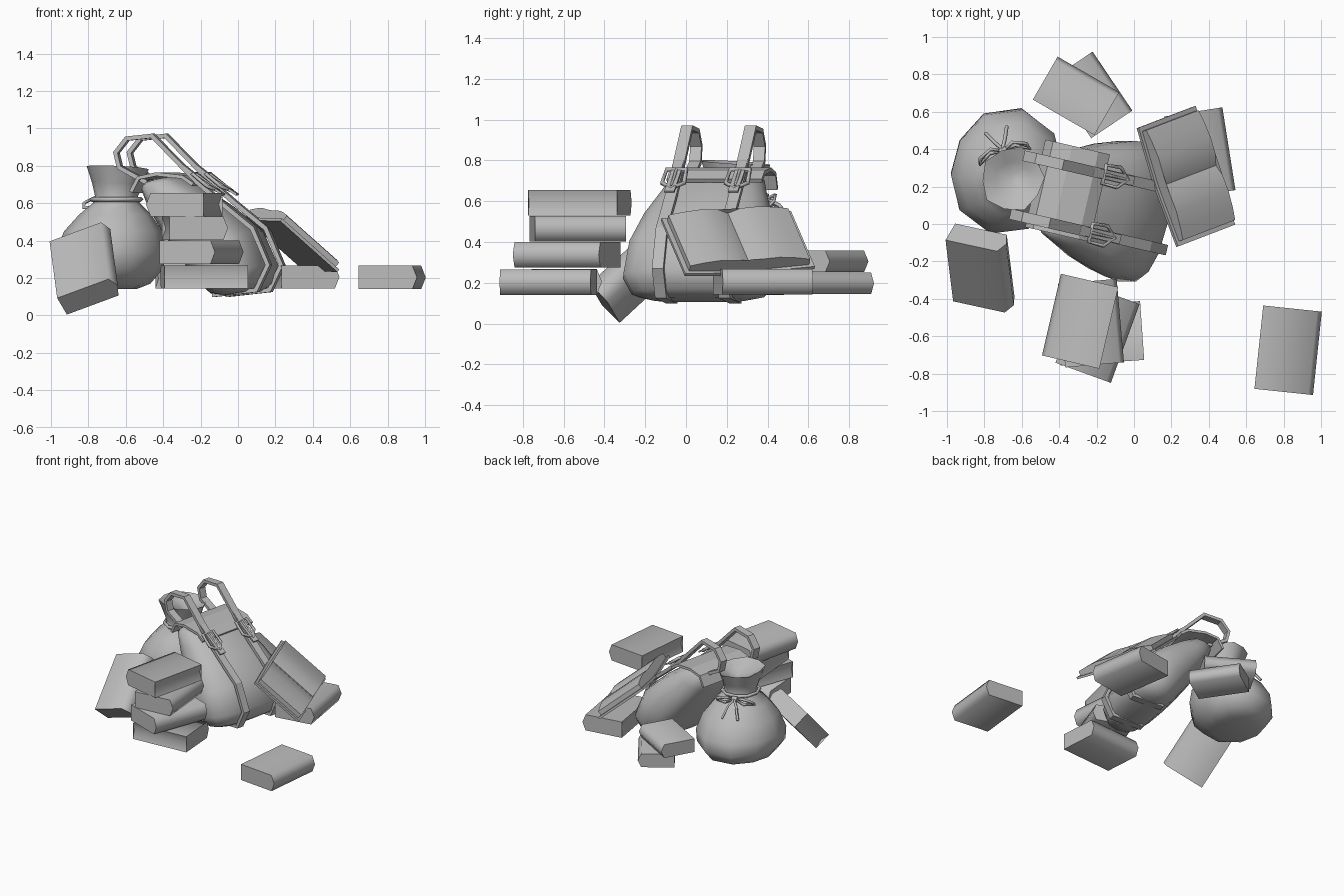
import bpy, bmesh, math
from mathutils import Matrix, Vector

cube = bpy.data.objects.get("Cube")
if cube:
    bpy.data.objects.remove(cube)

grey = bpy.data.materials.new("plain_grey")
grey.use_nodes = True
grey.diffuse_color = (0.5, 0.5, 0.5, 1)
grey.node_tree.nodes["Principled BSDF"].inputs["Base Color"].default_value = (0.5, 0.5, 0.5, 1)


def finish(bm, name, matrix=Matrix(), smooth=None):
    bmesh.ops.recalc_face_normals(bm, faces=bm.faces)
    mesh = bpy.data.meshes.new(name)
    bm.to_mesh(mesh)
    bm.free()
    mesh.materials.append(grey)
    obj = bpy.data.objects.new(name, mesh)
    bpy.context.collection.objects.link(obj)
    obj.matrix_world = matrix
    if smooth:
        bpy.ops.object.select_all(action='DESELECT')
        obj.select_set(True)
        bpy.context.view_layer.objects.active = obj
        bpy.ops.object.shade_smooth_by_angle(angle=math.radians(smooth))
    return obj


def prism(name, profile, length, matrix, smooth=None):
    """Extrude an (x, z) profile along y, centred."""
    bm = bmesh.new()
    ends = [[bm.verts.new((x, y, z)) for x, z in profile] for y in (-length / 2, length / 2)]
    n = len(profile)
    for end in ends:
        bm.faces.new(end)
    for i in range(n):
        j = (i + 1) % n
        bm.faces.new((ends[0][i], ends[0][j], ends[1][j], ends[1][i]))
    bmesh.ops.triangulate(bm, faces=[f for f in bm.faces if len(f.verts) > 4])
    return finish(bm, name, matrix, smooth)


def loft(name, rings, matrix=Matrix(), smooth=50):
    bm = bmesh.new()
    loops = [[bm.verts.new(p) for p in ring] for ring in rings]
    n = len(loops[0])
    for a, b in zip(loops, loops[1:]):
        for i in range(n):
            j = (i + 1) % n
            bm.faces.new((a[i], a[j], b[j], b[i]))
    bm.faces.new(loops[0])
    bm.faces.new(loops[-1])
    return finish(bm, name, matrix, smooth)


def ribbon(name, path, v, width, thick, matrix):
    """Flat band following an (x, z) path, lying across y."""
    bm = bmesh.new()
    rows = [[bm.verts.new((x, v + s * width / 2, z)) for s in (-1, 1)] for x, z in path]
    for a, b in zip(rows, rows[1:]):
        bm.faces.new((a[0], b[0], b[1], a[1]))
    obj = finish(bm, name, matrix)
    mod = obj.modifiers.new("thickness", 'SOLIDIFY')
    mod.thickness = thick
    mod.offset = 0
    return obj


def tube(name, pts, radius, cyclic=False, matrix=Matrix()):
    curve = bpy.data.curves.new(name, 'CURVE')
    curve.dimensions = '3D'
    curve.bevel_depth = radius
    curve.bevel_resolution = 0
    curve.use_fill_caps = True
    spline = curve.splines.new('POLY')
    spline.points.add(len(pts) - 1)
    for p, co in zip(spline.points, pts):
        p.co = (*co, 1)
    spline.use_cyclic_u = cyclic
    curve.materials.append(grey)
    obj = bpy.data.objects.new(name, curve)
    bpy.context.collection.objects.link(obj)
    obj.matrix_world = matrix


def axes(x, y, z, origin):
    m = Matrix((Vector(x).normalized(), Vector(y).normalized(), Vector(z).normalized())).transposed().to_4x4()
    return Matrix.Translation(origin) @ m


# Closed books: convex spine on local +x, hollow page edge on local -x
def book(name, matrix, w=0.315, length=0.448, h=0.125):
    a, b = w / 2, h / 2
    prism(name, [(-a, -b), (a - 0.025, -b), (a, 0), (a - 0.025, b), (-a, b), (-a + 0.02, 0)],
          length, matrix, 75)


closed_books = [
    ("lone_book", (0.824, -0.675, 0.203), -6, {}),
    ("stack_book_bottom", (-0.18, -0.585, 0.205), 94, {}),
    ("stack_book_lower", (-0.195, -0.585, 0.338), -20, {}),
    ("stack_book_upper", (-0.23, -0.53, 0.465), 5, {}),
    ("stack_book_top", (-0.288, -0.52, 0.592), 167, {}),
    ("book_under_open_book", (0.352, 0.378, 0.205), 9, {}),
    ("back_book_lower", (-0.225, 0.69, 0.197), 34, dict(w=0.265, length=0.38, h=0.105)),
    ("back_book_upper", (-0.31, 0.685, 0.305), 60, dict(w=0.265, length=0.38, h=0.105)),
]
for name, pos, turn, size in closed_books:
    book(name, Matrix.Translation(pos) @ Matrix.Rotation(math.radians(turn), 4, 'Z'), **size)

# Book leaning on the sack
lean_w = Vector((0.92, -0.2, 0.34)).normalized()
lean_n = lean_w.cross(Vector((-0.115, 0.736, 0.667))).normalized()
book("leaning_book", axes(lean_w, lean_n.cross(lean_w), lean_n, (-0.812, -0.238, 0.255)), w=0.325, h=0.135)

# Open book, lying tilted against the pack
across = Vector((0.21, -0.63, -0.035)).normalized()
up = across.cross(Vector((0.305, 0.11, -0.27))).normalized()
open_m = axes(across, up.cross(across), up, (0.28, 0.255, 0.395))
half_page = [(0.0, 0.028), (0.06, 0.056), (0.15, 0.062), (0.24, 0.052), (0.31, 0.038), (0.31, -0.012)]
pages = half_page + [(-x, z) for x, z in reversed(half_page[1:])]
prism("open_book_pages", pages, 0.39, open_m, 35)
prism("open_book_cover", [(-0.335, 0.005), (-0.02, -0.012), (0.02, -0.012), (0.335, 0.005),
                          (0.335, -0.012), (0.02, -0.03), (-0.02, -0.03), (-0.335, -0.012)],
      0.425, open_m)

# Sack: (height, radius) rings drifting towards the neck, open gathered mouth
sack_profile = [(0.14, 0.16), (0.17, 0.24), (0.25, 0.305), (0.34, 0.318), (0.45, 0.28), (0.54, 0.205),
                (0.6, 0.135), (0.635, 0.122), (0.7, 0.145), (0.79, 0.178), (0.785, 0.165),
                (0.75, 0.1), (0.725, 0.03)]


def sack_ring(z, r, sides=10):
    k = min(1, max(0, (z - 0.2) / 0.4))
    cx, cy = -0.695 + 0.045 * k, 0.3 - 0.06 * k
    ring = []
    for i in range(sides):
        a = 2 * math.pi * i / sides + math.radians(3)
        fold = 1 + (0.04 * (-1) ** i if z > 0.65 else 0)
        stretch = 0.93 + 0.2 * (1 - 0.8 * k) * math.cos(a - math.radians(75)) ** 2
        ring.append((cx + r * fold * stretch * math.cos(a), cy + r * fold * stretch * math.sin(a),
                     z + (0.012 * math.cos(a + 2.2) if z > 0.65 else 0)))
    return ring


loft("sack", [sack_ring(z, r) for z, r in sack_profile], smooth=60)

# Cord round the neck with a bow at the back
tube("sack_cord", sack_ring(0.62, 0.14), 0.014, True)
knot = Matrix.Translation((-0.70, 0.39, 0.61)) @ Matrix.Rotation(math.radians(18), 4, 'Z')
tube("bow_knot", [(-0.02, 0, 0), (0.02, 0, 0)], 0.022, False, knot)
for side, label in ((1, "left"), (-1, "right")):
    loop = [(0, 0, 0), (0.06, 0.03, 0.02), (0.13, 0.0, -0.01), (0.14, -0.03, -0.035), (0.07, 0.01, -0.03)]
    tail = [(0, 0.01, 0), (0.03, 0.06, -0.03), (0.06, 0.12, -0.11)]
    tube(label + "_bow_loop", [(side * x, y, z) for x, y, z in loop], 0.01, True, knot)
    tube(label + "_bow_tail", [(side * x, y, z) for x, y, z in tail], 0.01, False, knot)

# Backpack: each station is top point, under point (along, height) and half width
pack_m = Matrix.Translation((0, 0.065, 0)) @ Matrix.Rotation(math.radians(-13), 4, 'Z')
stations = [((0.10, 0.13), (-0.04, 0.105), 0.24), ((0.16, 0.17), (-0.12, 0.115), 0.335),
            ((0.19, 0.27), (-0.18, 0.17), 0.382), ((0.11, 0.45), (-0.27, 0.28), 0.37),
            ((-0.04, 0.58), (-0.38, 0.43), 0.325), ((-0.2, 0.685), (-0.47, 0.57), 0.265),
            ((-0.3, 0.735), (-0.51, 0.67), 0.235), ((-0.36, 0.74), (-0.5, 0.7), 0.2)]


def pack_ring(top, under, half, sides=16):
    top, under = Vector(top), Vector(under)
    ring = []
    for i in range(sides):
        a = 2 * math.pi * i / sides
        c, s = [math.copysign(abs(t) ** 0.75, t) for t in (math.cos(a), math.sin(a))]
        p = (top + under) / 2 + (top - under) / 2 * s
        ring.append((p.x, half * c, p.y))
    return ring


loft("backpack_body", [pack_ring(*s) for s in stations], pack_m, 45)
ribbon("backpack_flap", [(-0.2, 0.7), (-0.26, 0.74), (-0.4, 0.755), (-0.5, 0.735), (-0.54, 0.66)],
       0.03, 0.48, 0.02, pack_m)

# Shoulder straps with buckles and loose ends
strap = [(-0.1, 0.11), (0.14, 0.135), (0.205, 0.27), (0.12, 0.465), (-0.05, 0.6), (-0.18, 0.71),
         (-0.43, 0.96), (-0.57, 0.945), (-0.63, 0.87), (-0.61, 0.79), (-0.46, 0.71)]
for v, label in ((0.16, "back"), (-0.16, "front")):
    ribbon(label + "_strap", strap, v, 0.057, 0.025, pack_m)
    ribbon(label + "_strap_end", [(-0.26, 0.8), (-0.17, 0.73), (-0.04, 0.645)], v, 0.05, 0.012, pack_m)
    frame = [(-0.2, v - 0.05, 0.755), (-0.12, v - 0.055, 0.69), (-0.07, v, 0.665),
             (-0.12, v + 0.055, 0.69), (-0.2, v + 0.05, 0.755)]
    tube(label + "_buckle", frame, 0.012, True, pack_m)
    tube(label + "_buckle_pin", [(-0.2, v, 0.76), (-0.08, v, 0.675)], 0.008, False, pack_m)
